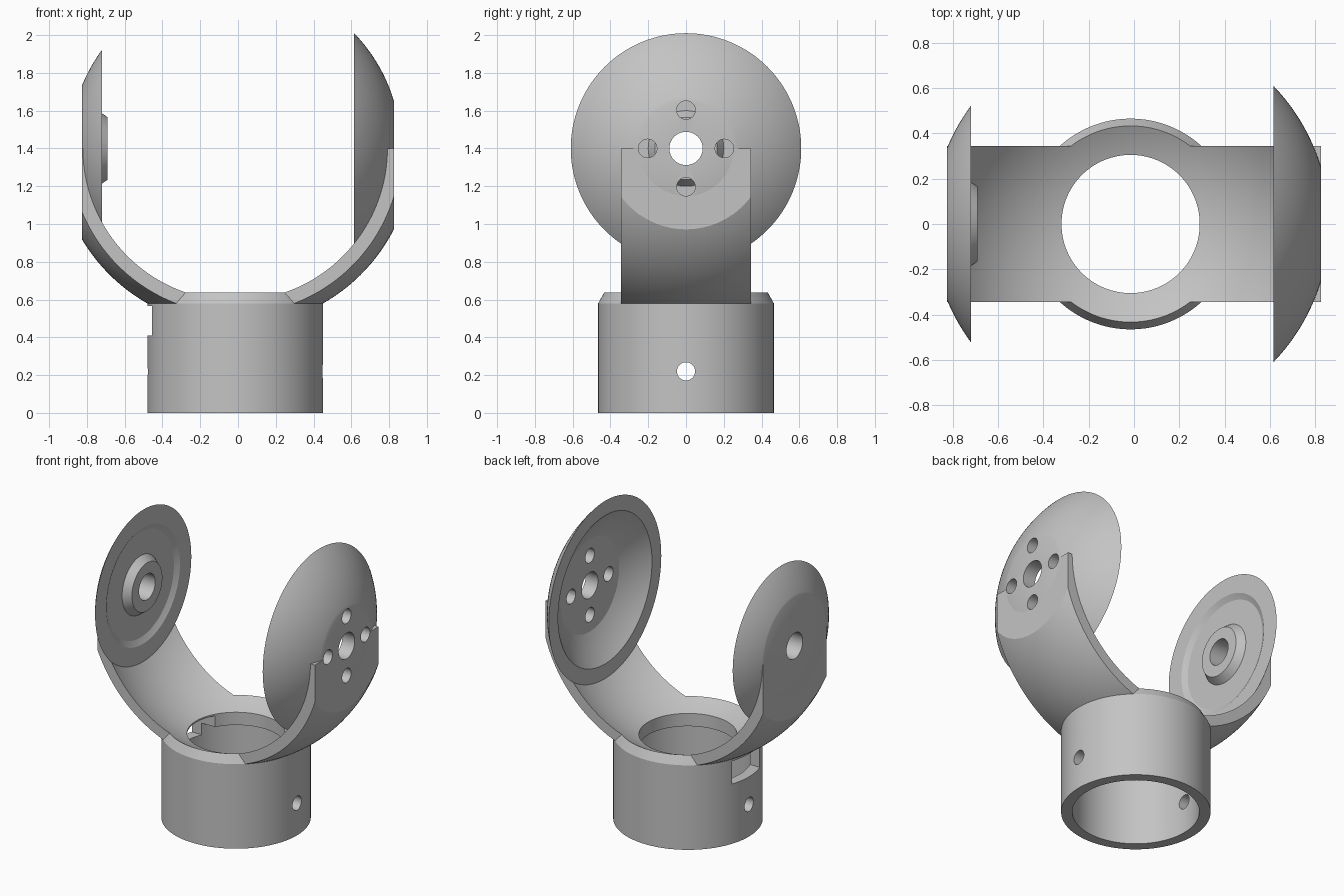
import bpy, bmesh
from math import sqrt, pi, cos, sin, asin
from mathutils import Matrix, Vector

if "Cube" in bpy.data.objects:
    bpy.data.objects.remove(bpy.data.objects["Cube"], do_unlink=True)

CX, CZ = -0.015, 1.4           # centre of the spherical fork
R_CAP, R_OUT, R_DISH = 0.877, 0.943, 0.81
CLIP = 0.825                   # flat outer sides
SEGMENTS = 128

grey = bpy.data.materials.new("plain_grey")
grey.use_nodes = True
COLOUR = (0.55, 0.55, 0.55, 1)
grey.diffuse_color = COLOUR
grey.node_tree.nodes["Principled BSDF"].inputs["Base Color"].default_value = COLOUR


def add_object(name, bm):
    bmesh.ops.recalc_face_normals(bm, faces=bm.faces)
    mesh = bpy.data.meshes.new(name)
    bm.to_mesh(mesh)
    bm.free()
    mesh.materials.append(grey)
    obj = bpy.data.objects.new(name, mesh)
    bpy.context.collection.objects.link(obj)
    return obj


def arc(radius, r0, r1, steps=16, side=1):
    """Points (r, h) on a circle about the origin, between two values of r."""
    a0, a1 = asin(min(1, r0 / radius)), asin(min(1, r1 / radius))
    angles = [a0 + (a1 - a0) * i / steps for i in range(steps + 1)]
    return [(radius * sin(a), side * radius * cos(a)) for a in angles]


def lathe(name, profile, matrix):
    """Turn a closed (r, h) profile around the local z axis."""
    bm = bmesh.new()
    rings = []
    for i in range(SEGMENTS):
        a = 2 * pi * i / SEGMENTS
        rings.append([bm.verts.new((r * cos(a), r * sin(a), h)) for r, h in profile])
    n = len(profile)
    for i in range(SEGMENTS):
        p, q = rings[i], rings[(i + 1) % SEGMENTS]
        for j in range(n):
            k = (j + 1) % n
            bm.faces.new((p[j], q[j], q[k], p[k]))
    bm.transform(matrix)
    return add_object(name, bm)


def box(name, low, high):
    bm = bmesh.new()
    bmesh.ops.create_cube(bm, size=1)
    low, high = Vector(low), Vector(high)
    bm.transform(Matrix.Translation((low + high) / 2) @ Matrix.Diagonal((*(high - low), 1)))
    return add_object(name, bm)


def rod(name, radius, x0, x1, y, z):
    """Cylinder along x."""
    bm = bmesh.new()
    bmesh.ops.create_cone(bm, cap_ends=True, segments=40, radius1=radius,
                          radius2=radius, depth=x1 - x0)
    bm.transform(Matrix.Translation(((x0 + x1) / 2, y, z)) @ Matrix.Rotation(pi / 2, 4, 'Y'))
    return add_object(name, bm)


def boolean(obj, cutter, operation='DIFFERENCE'):
    mod = obj.modifiers.new("cut", 'BOOLEAN')
    mod.operation, mod.object, mod.solver = operation, cutter, 'EXACT'
    bpy.context.view_layer.objects.active = obj
    bpy.ops.object.modifier_apply(modifier=mod.name)


# Socket: stepped tube with a bevelled rim and a dished top
to_fork = Matrix.Translation((CX, 0, CZ))
dish = [(r, CZ + h) for r, h in arc(R_CAP, 0.433, 0.305, 8, -1)]
socket = lathe("base_socket",
               [(0.395, 0), (0.465, 0), (0.465, 0.58)] + dish + [(0.305, 0.49), (0.395, 0.49)],
               Matrix.Translation((CX, 0, 0)))

# Fork arms: strips of a hemispherical shell, trimmed flat at the sides
inner = arc(R_CAP, 0.433, R_CAP, 40, -1)
outer = arc(R_OUT, R_OUT, 0.465, 40, -1)
arms = []
for name, x0, x1 in (("left_arm", 0.1, CLIP), ("right_arm", -CLIP, -0.1)):
    arm = lathe(name, inner + outer, to_fork)
    trim = box("trim_block", (x0, -0.345, 0.3), (x1, 0.345, 1.6))
    boolean(arm, trim, 'INTERSECT')
    bpy.data.objects.remove(trim, do_unlink=True)
    arms.append(arm)


# Discs: dished spherical caps with a flat outside and a centre hole
def disc(name, clip, rim, floor, hub, sign):
    r_clip = sqrt(R_CAP ** 2 - clip ** 2)
    r_rim = sqrt(R_CAP ** 2 - rim ** 2)
    r_in = sqrt(R_DISH ** 2 - rim ** 2)
    r_floor = sqrt(R_DISH ** 2 - floor ** 2)
    profile = hub + arc(R_DISH, r_floor, r_in, 10) + arc(R_CAP, r_rim, r_clip, 20)
    profile.append((0.088, clip))
    return lathe(name, profile, to_fork @ Matrix.Rotation(sign * pi / 2, 4, 'Y'))


left_disc = disc("left_disc", CLIP - CX, 0.63, 0.745, [(0.088, 0.745)], 1)
right_disc = disc("right_disc", CLIP + CX, 0.705, 0.725,
                  [(0.088, 0.675), (0.165, 0.675), (0.2, 0.725)], -1)

# Four screw holes through the left disc and its arm
for dy, dz in ((0.203, 0), (-0.203, 0), (0, 0.203), (0, -0.203)):
    cutter = rod("screw_cutter", 0.049, 0.5, 1, dy, CZ + dz)
    for part in (left_disc, arms[0]):
        boolean(part, cutter)
    bpy.data.objects.remove(cutter, do_unlink=True)

# Cross pin hole and side slot in the socket
for cutter in (rod("pin_cutter", 0.048, -0.8, 0.8, 0, 0.22),
               box("slot_cutter", (-0.7, -0.15, 0.41), (-0.2, 0.15, 0.567))):
    boolean(socket, cutter)
    bpy.data.objects.remove(cutter, do_unlink=True)

# Smooth shading with sharp edges kept
for obj in (socket, left_disc, right_disc, *arms):
    bpy.ops.object.select_all(action='DESELECT')
    obj.select_set(True)
    bpy.context.view_layer.objects.active = obj
    bpy.ops.object.shade_smooth_by_angle(angle=0.4)
